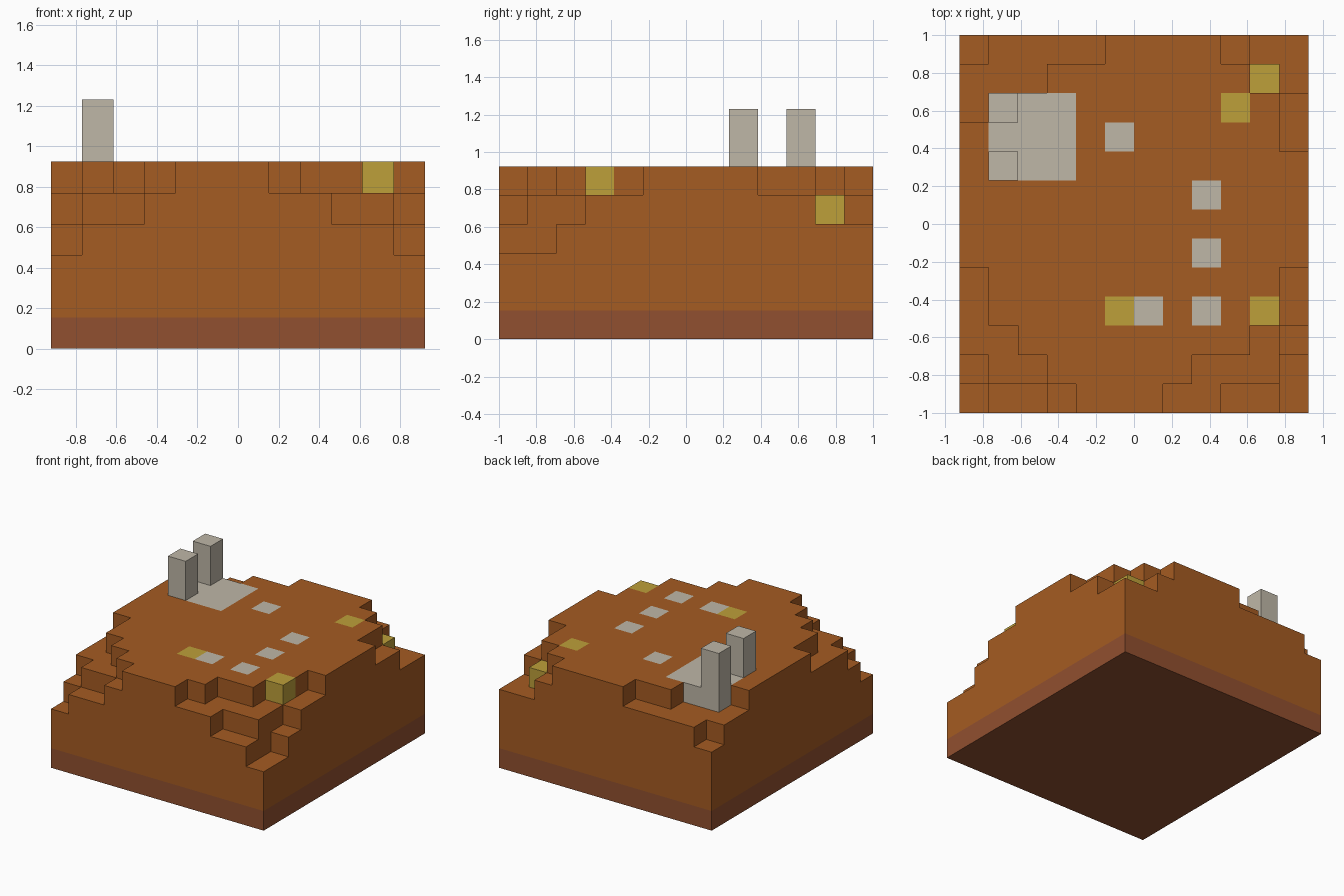
import bpy
import bmesh
from mathutils import Vector

old = bpy.data.objects.get("Cube")
if old:
    bpy.data.objects.remove(old, do_unlink=True)

# Block grid: columns across, rows deep, layers of ground
NX, NY, TOP = 12, 13, 6
UNIT = 2 / NY
AXES = [Vector(d) for d in ((1, 0, 0), (0, 1, 0), (0, 0, 1))]


def material(name, color):
    mat = bpy.data.materials.new(name)
    mat.use_nodes = True
    rgba = (*color, 1)
    mat.diffuse_color = rgba
    mat.node_tree.nodes["Principled BSDF"].inputs["Base Color"].default_value = rgba
    return mat


ORANGE = material("orange earth", (0.375, 0.106, 0.016))
BROWN = material("brown subsoil", (0.285, 0.08, 0.029))
STONE = material("pale stone", (0.52, 0.475, 0.39))
YELLOW = material("dull yellow", (0.51, 0.35, 0.042))

# Corner terraces: for each lowered level, the run of blocks cut per row,
# counted inward from that corner. Key is (right end, back end).
TERRACES = {
    (False, False): {5: (4, 3, 2, 1, 1), 4: (3, 1), 3: (1,)},
    (True, False): {5: (5, 4, 2, 1, 1), 4: (3, 1, 1), 3: (1, 1)},
    (True, True): {5: (3, 2, 1, 1), 4: (2, 1)},
    (False, True): {5: (5, 3, 1), 4: (1,)},
}

height = {(i, j): TOP for i in range(NX) for j in range(NY)}
for (far_x, far_y), levels in TERRACES.items():
    for level, runs in levels.items():
        for row, run in enumerate(runs):
            for col in range(run):
                i = NX - 1 - col if far_x else col
                j = NY - 1 - row if far_y else row
                height[i, j] = level


def surface(spots):
    """Topmost ground block at each spot."""
    return {(i, j, height[i, j] - 1) for i, j in spots}


# Parts as sets of blocks
parts = {
    "stone_floor": (STONE, surface((i, j) for i in range(1, 4) for j in range(8, 11))),
    "front_pillar": (STONE, {(1, 8, TOP + k) for k in range(2)}),
    "back_pillar": (STONE, {(1, 10, TOP + k) for k in range(2)}),
    "stepping_stones": (STONE, surface([(5, 9), (8, 7), (8, 5), (8, 3), (6, 3)])),
    "yellow_blocks": (YELLOW, surface([(5, 3), (10, 3), (9, 10), (10, 11)])),
    "subsoil_slab": (BROWN, {(i, j, 0) for i, j in height}),
}
ground = {(i, j, k) for (i, j), h in height.items() for k in range(h)}
taken = set().union(*(cells for _, cells in parts.values()))
parts["terraced_hill"] = (ORANGE, ground - taken)
solid = ground | taken


def build(name, mat, cells):
    """Make one object from the outward faces of its blocks."""
    bm = bmesh.new()
    origin = Vector((NX / 2, NY / 2, 0))
    for cell in sorted(cells):
        centre = Vector(cell) + Vector((0.5, 0.5, 0.5)) - origin
        for a in range(3):
            for sign in (-1, 1):
                n = AXES[a] * sign
                if tuple(int(c + d) for c, d in zip(cell, n)) in solid:
                    continue
                u, v = AXES[(a + 1) % 3] / 2, AXES[(a + 2) % 3] * sign / 2
                mid = centre + n / 2
                ring = (mid - u - v, mid + u - v, mid + u + v, mid - u + v)
                bm.faces.new([bm.verts.new(p * UNIT) for p in ring])
    bmesh.ops.remove_doubles(bm, verts=bm.verts, dist=UNIT / 100)
    mesh = bpy.data.meshes.new(name)
    bm.to_mesh(mesh)
    bm.free()
    mesh.materials.append(mat)
    bpy.context.collection.objects.link(bpy.data.objects.new(name, mesh))


for name, (mat, cells) in parts.items():
    build(name, mat, cells)
